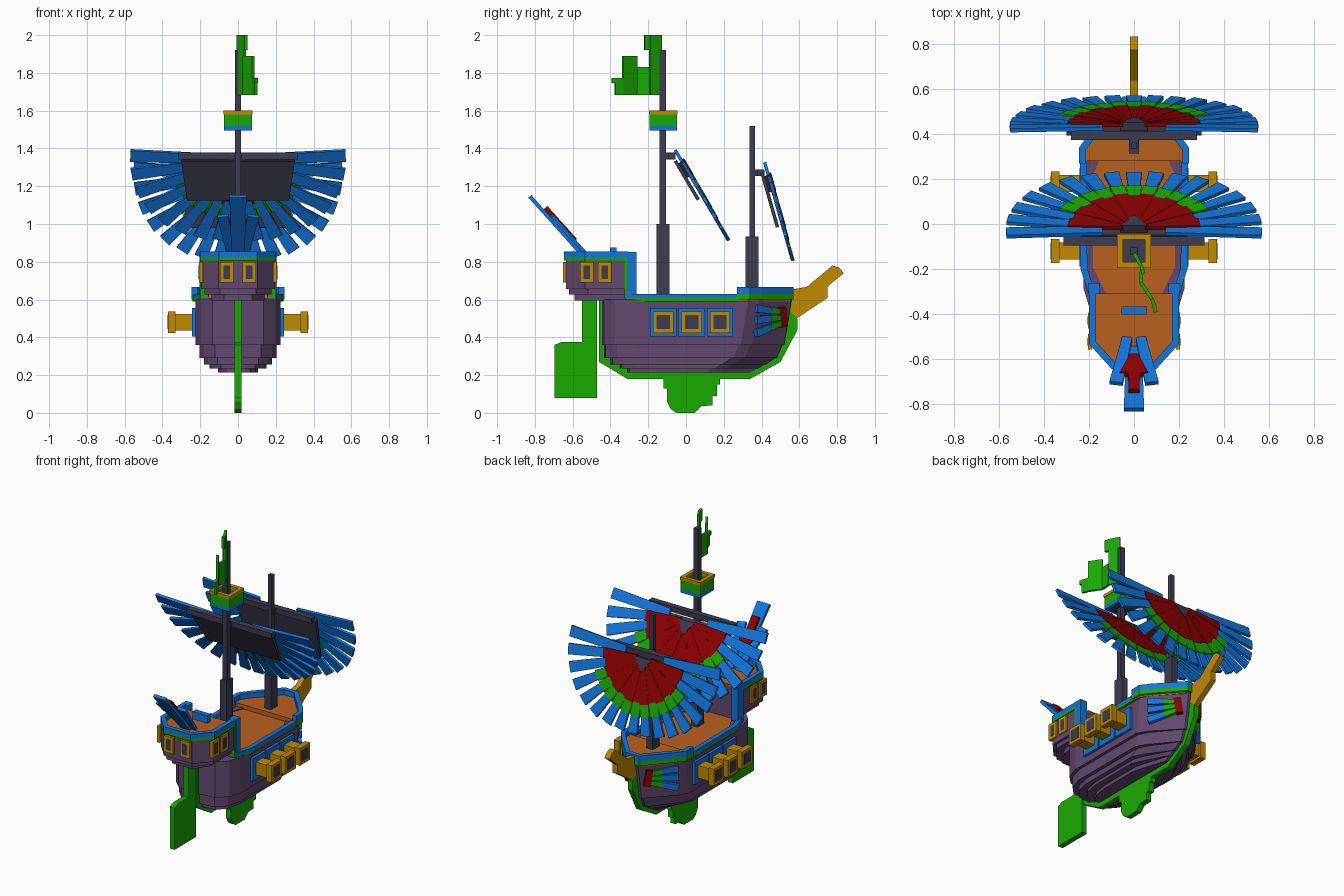
import bpy, bmesh, math
from mathutils import Vector, Matrix

cube = bpy.data.objects.get("Cube")
if cube:
    bpy.data.objects.remove(cube, do_unlink=True)


def material(name, rgb):
    m = bpy.data.materials.new(name)
    col = [c ** 2.2 for c in rgb] + [1]
    m.use_nodes = True
    m.diffuse_color = col
    m.node_tree.nodes["Principled BSDF"].inputs["Base Color"].default_value = col
    return m


BLUE = material("blue", (.1, .46, .86))
GREEN = material("green", (.12, .66, .03))
RED = material("dark red", (.55, .02, .03))
GOLD = material("gold", (.75, .54, .03))
DECK = material("deck orange", (.72, .38, .14))
PURPLE = material("hull purple", (.385, .29, .435))
DARK = material("dark timber", (.245, .245, .315))


# --- helpers ---
def prism(bm, low, high, m=0):
    a, b = [bm.verts.new(p) for p in low], [bm.verts.new(p) for p in high]
    n = len(a)
    faces = [bm.faces.new(a), bm.faces.new(b)]
    faces += [bm.faces.new((a[i], a[(i + 1) % n], b[(i + 1) % n], b[i])) for i in range(n)]
    for f in faces:
        f.material_index = m


def slab(bm, poly, z0, z1, m=0):
    prism(bm, [(x, y, z0) for x, y in poly], [(x, y, z1) for x, y in poly], m)


def side_slab(bm, poly, half, m=0):
    prism(bm, [(-half, y, z) for y, z in poly], [(half, y, z) for y, z in poly], m)


def box(bm, c, s, m=0):
    x, y, z = (v / 2 for v in s)
    slab(bm, [(c[0] + i * x, c[1] + j * y) for i, j in ((-1, -1), (1, -1), (1, 1), (-1, 1))],
         c[2] - z, c[2] + z, m)


def bar(bm, p, q, w0, w1, n0, n1, m=0):
    p, q = Vector(p), Vector(q)
    d = (q - p).normalized()
    s = Vector((-d.y, d.x)) / 2
    slab(bm, [p - s * w0, q - s * w1, q + s * w1, p + s * w0], n0, n1, m)


def sym(half):
    return half + [(-x, y) for x, y in reversed(half)]


def band(bm, path, t, z0, z1, m=0):
    pts = [Vector(p) for p in path]
    dirs = [(b - a).normalized() for a, b in zip(pts, pts[1:])]
    norms = [Vector((d.y, -d.x)) for d in dirs]
    inner = []
    for i, p in enumerate(pts):
        n1, n2 = norms[max(i - 1, 0)], norms[min(i, len(norms) - 1)]
        inner.append(p + (n1 + n2) / (1 + n1.dot(n2)) * t)
    for i in range(len(dirs)):
        slab(bm, [pts[i], pts[i + 1], inner[i + 1], inner[i]], z0, z1, m)


def finish(name, bm, *mats, frame=None):
    bmesh.ops.recalc_face_normals(bm, faces=bm.faces)
    me = bpy.data.meshes.new(name)
    bm.to_mesh(me)
    bm.free()
    for m in mats:
        me.materials.append(m)
    ob = bpy.data.objects.new(name, me)
    bpy.context.scene.collection.objects.link(ob)
    if frame:
        ob.matrix_world = frame


def frame(origin, x, y):
    x, y = Vector(x).normalized(), Vector(y).normalized()
    m = Matrix((x, y, x.cross(y))).transposed().to_4x4()
    m.translation = origin
    return m


# --- stepped hull ---
def hull_ring(w, s, b, z):
    half = [(.035, s), (w * .6, s + .01), (w * .88, s + .07), (w, s + .16),
            (w, b - .23), (w * .85, b - .17), (.035, b)]
    return [(x, y, z) for x, y in sym(half)]


bm = bmesh.new()
for z0, z1, w, stern, b0, b1 in [(.36, .6, .225, -.445, .52, .56), (.29, .36, .205, -.435, .48, .51),
                                 (.255, .29, .18, -.4, .42, .47), (.235, .255, .15, -.35, .38, .41),
                                 (.213, .235, .105, -.31, .34, .37)]:
    prism(bm, hull_ring(w, stern, b0, z0), hull_ring(w, stern, b1, z1))
finish("hull", bm, PURPLE)

# --- stern cabin ---
bm = bmesh.new()
for z0, z1, w, s in [(.655, .815, .195, -.635), (.627, .655, .178, -.62), (.595, .627, .14, -.59)]:
    slab(bm, sym([(w, -.31), (w, s + .1), (w * .53, s)]), z0, z1)
finish("stern_cabin", bm, PURPLE)

# --- decks ---
bm = bmesh.new()
slab(bm, sym([(.2, -.32), (.225, -.2), (.235, .28)]), .59, .603)
slab(bm, sym([(.235, .28), (.235, .33), (.19, .39), (.05, .55)]), .59, .632)
slab(bm, sym([(.185, -.31), (.185, -.53), (.095, -.63)]), .81, .825)
finish("decks", bm, DECK)

# --- rails: blue cap over a green strip ---
bm = bmesh.new()
poop = sym([(.2, -.305), (.2, -.535), (.1, -.645)])
bow = sym([(.245, .27), (.245, .34), (.2, .4), (.05, .568)])
band(bm, poop, .03, .825, .855, 0)
band(bm, poop, .03, .808, .825, 1)
band(bm, bow, -.03, .63, .667, 0)
band(bm, bow, -.03, .6, .63, 1)
for s in (1, -1):
    waist = [(s * .2, -.32), (s * .238, -.2), (s * .24, .28)]
    band(bm, waist, -.03 * s, .61, .63, 0)
    band(bm, waist, -.03 * s, .59, .61, 1)
    band(bm, waist, -.055 * s, .592, .608, 2)
    slab(bm, [(s * .2, -.32), (s * .205, -.15), (s * .12, -.32)], .592, .609, 2)
    slab(bm, [(s * .205, .17), (s * .205, .28), (s * .155, .28)], .592, .609, 2)
    box(bm, (s * .178, -.287, .735), (.05, .05, .235), 0)
    box(bm, (s * .178, -.318, .715), (.044, .014, .215), 1)
finish("rails", bm, BLUE, GREEN, PURPLE)
bm = bmesh.new()
box(bm, (0, -.385, .85), (.11, .035, .05))
finish("deck_chest", bm, BLUE)

# --- keel, fin, rudder, bowsprit ---
profiles = {
    "keel": (GREEN, [(-.46, .6), (-.46, .27), (-.31, .18), (.34, .18), (.5, .27), (.59, .44), (.59, .5), (.54, .55)]),
    "keel_fin": (GREEN, [(-.12, .2), (-.12, .13), (-.1, .13), (-.1, .06), (-.08, .02), (-.05, 0), (.045, 0),
                         (.08, .035), (.14, .04), (.14, .09), (.165, .09), (.165, .15), (.18, .15), (.18, .2)]),
    "rudder": (GREEN, [(-.695, .36), (-.66, .375), (-.55, .375), (-.55, .6), (-.47, .6), (-.47, .08), (-.695, .08)]),
    "bowsprit": (GOLD, [(.54, .65), (.64, .667), (.775, .78), (.81, .77), (.835, .74), (.75, .67),
                        (.75, .61), (.585, .5), (.54, .47)])}
for name, (mat, poly) in profiles.items():
    bm = bmesh.new()
    side_slab(bm, poly, .018)
    finish(name, bm, mat)

# --- cannons with port frames ---
for s, side in ((1, "left"), (-1, "right")):
    for i in range(3):
        y, z = -.12 + .15 * i, .48
        bm = bmesh.new()
        box(bm, (s * .23, y, z), (.025, .14, .15), 0)
        box(bm, (s * .29, y, z), (.1, .075, .085), 1)
        box(bm, (s * .351, y, z), (.038, .108, .114), 1)
        box(bm, (s * .37, y, z), (.004, .07, .074), 2)
        finish(f"cannon_{side}_{i}", bm, BLUE, GOLD, DARK)

# --- cabin windows ---
bm = bmesh.new()
for s in (1, -1):
    for y in (-.525, -.43):
        box(bm, (s * .196, y, .745), (.02, .07, .11), 0)
        box(bm, (s * .206, y, .745), (.004, .034, .07), 1)
    box(bm, (s * .06, -.64, .745), (.07, .02, .11), 0)
    box(bm, (s * .06, -.65, .745), (.034, .004, .07), 1)
finish("cabin_windows", bm, GOLD, DARK)

# --- masts, yards ---
for name, y, base, top, r, yard_y, yard_z, yard_w in [("main_mast", -.122, 1, 1.92, .017, -.075, 1.36, .63),
                                                      ("fore_mast", .35, .935, 1.52, .014, .395, 1.272, .56)]:
    bm = bmesh.new()
    box(bm, (0, y, (base + .6) / 2), (.046, .07, base - .6))
    box(bm, (0, y, (top + .6) / 2), (2 * r, 2 * r, top - .6))
    box(bm, (0, (y + yard_y) / 2, yard_z), (.04, yard_y - y + .01, .035))
    box(bm, (0, yard_y, yard_z), (yard_w, .04, .035))
    finish(name, bm, DARK)

# --- crow's nest ---
bm = bmesh.new()
cy = -.12
for z0, z1, r, t, m in [(1.495, 1.52, .073, .018, 0), (1.52, 1.58, .073, .018, 1), (1.58, 1.6, .076, .026, 2)]:
    ring = [(r, cy), (r, cy + r), (-r, cy + r), (-r, cy - r), (r, cy - r), (r, cy)]
    band(bm, ring, -t, z0, z1, m)
box(bm, (0, cy, 1.51), (.12, .12, .025), 3)
finish("crows_nest", bm, BLUE, GREEN, GOLD, DARK)

# --- ragged flag ---
bm = bmesh.new()
for p, q, z0, z1 in [((0, -.13), (.035, -.193), 1.683, 2), ((.035, -.193), (.042, -.22), 1.92, 2),
                     ((.035, -.193), (.03, -.26), 1.683, 1.83), ((.03, -.26), (.08, -.335), 1.683, 1.89),
                     ((.08, -.335), (.095, -.375), 1.683, 1.773), ((.09, -.37), (.097, -.393), 1.746, 1.773)]:
    bar(bm, p, q, .016, .016, z0, z1)
finish("flag", bm, GREEN)


# --- feather fan sails: long blue feathers with green and red laid over the front ---
def sail(name, origin, down, size, plate):
    bm = bmesh.new()
    count, first = 17, -2.5
    step = math.radians(180 - 2 * first) / (count - 1)
    for i in range(count):
        a = math.radians(first) + step * i
        d = Vector((math.cos(a), math.sin(a)))
        reach = size * (.57 - .075 * max(d.y, 0) ** 4)
        lift = .002 * (i % 2)
        edge = min(i, count - 1 - i)
        start = .14 if edge == 0 else .26
        bar(bm, d * start, d * reach, .055 if edge < 3 else .038, .07, -.011 + lift, .006 + lift, 0)
        if edge > 2:
            bar(bm, d * .28, d * .37, .058, .068, -.006 + lift, .01 + lift, 1)
        if edge > 0:
            bar(bm, d * .05, d * (.285 + 5 * lift), .014, .066, -.006 + lift, .012 + lift, 2)
    slab(bm, [(-.3, -.01), (.3, -.01), (.27, plate), (-.27, plate)], -.04, -.022, 3)
    slab(bm, [(-.06, .01), (.06, .01), (0, .1)], -.022, .016, 3)
    finish(name, bm, BLUE, GREEN, RED, DARK, frame=frame(origin, (1, 0, 0), down))


sail("main_sail", (0, -.025, 1.342), (0, .28, -.475), 1, .23)
sail("fore_sail", (0, .435, 1.27), (0, .145, -.51), .97, .29)

# --- stern tail feathers ---
bm = bmesh.new()
bar(bm, (0, -.03), (0, .385), .07, .09, -.01, .01, 0)
for s in (1, -1):
    bar(bm, (s * .03, -.07), (s * .08, .23), .045, .06, -.028, -.008, 0)
slab(bm, sym([(.018, .05), (.062, .17), (.026, .18), (.024, .285)]), -.035, -.01, 1)
finish("tail_feathers", bm, BLUE, RED, frame=frame((0, -.57, .86), (1, 0, 0), (0, -.26, .29)))

# --- small wings on the bow ---
for s, side in ((1, "left"), (-1, "right")):
    bm = bmesh.new()
    n0, n1 = -.02 * s, .015 * s
    bar(bm, (.18, -.045), (.165, .06), .042, .042, n0, n1 * 1.2, 2)
    for inner, outer in ((.035, .052), (.005, -.008), (-.025, -.078)):
        p, q = Vector((.16, inner)), Vector((-.015, outer))
        mid = p.lerp(q, .42)
        bar(bm, p, mid, .026, .036, n0, n1, 1)
        bar(bm, mid, q, .034, .042, n0, n1 * .9, 0)
    finish(f"bow_wing_{side}", bm, BLUE, GREEN, RED,
           frame=frame((s * .19, .38, .5), (-.67 * s, .74, 0), (0, 0, 1)))
